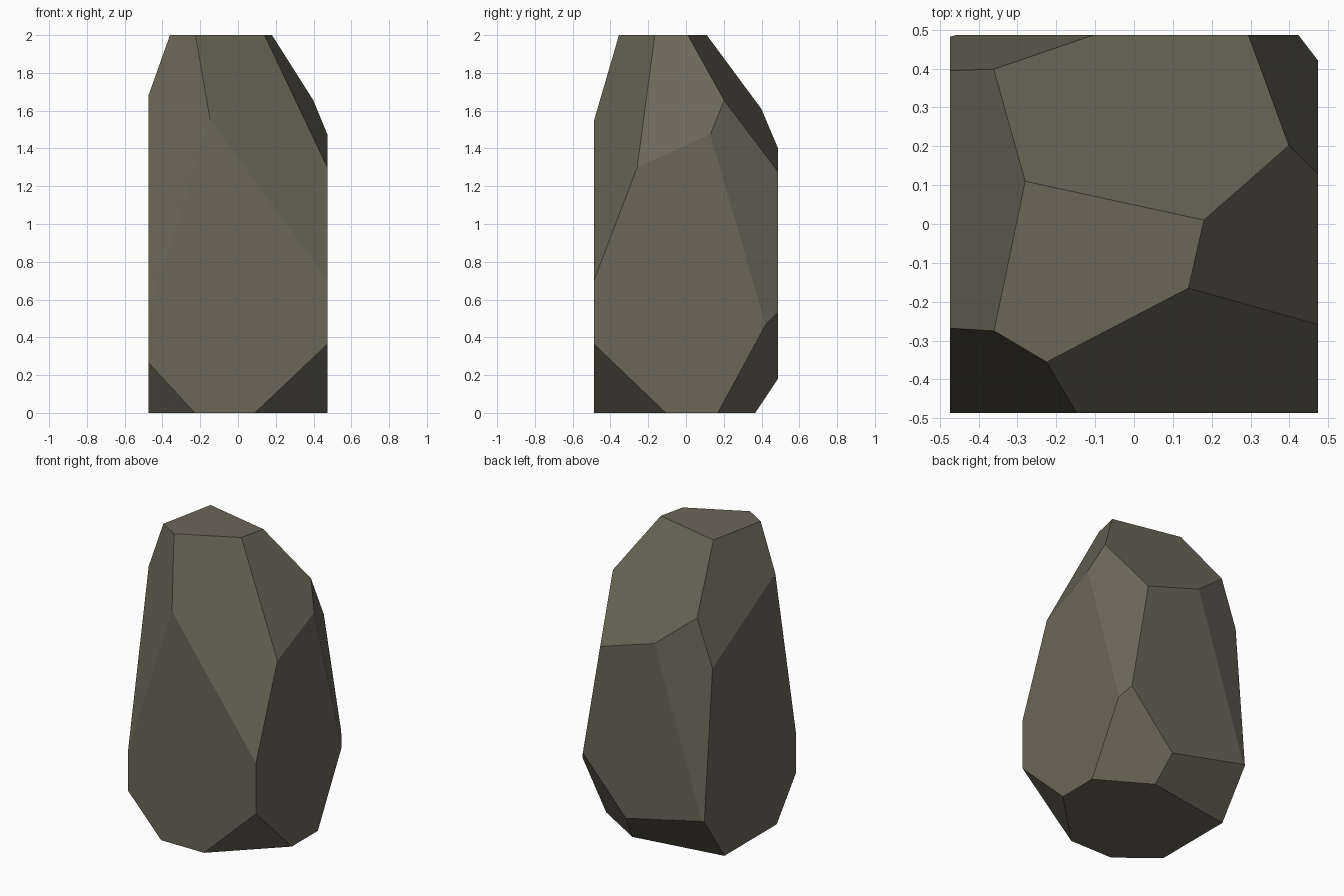
import bpy, bmesh
from mathutils import Vector

if "Cube" in bpy.data.objects:
    bpy.data.objects.remove(bpy.data.objects["Cube"])

HALF_X, HALF_Y, HEIGHT = 0.473, 0.486, 2.0
CENTRE = Vector((0, 0, 1))

# Facets knocked off the block, each given by three points on its plane
CUTS = [
    # crown facets around the top
    ((-.28, .11, 2), (.18, .01, 2), (.295, .485, 1.28)),               # back
    ((-.28, .11, 2), (-.36, -.275, 2), (-.47, .395, 1.31)),            # left
    ((-.36, -.275, 2), (-.225, -.355, 2), (-.47, -.485, .55)),         # front left
    ((-.225, -.355, 2), (.14, -.165, 2), (.47, -.485, .71)),           # front right
    ((.18, .01, 2), (.14, -.165, 2), (.47, -.25, 1.31)),               # right
    # tall back corner facets
    ((.405, .19, 1.66), (.295, .485, 1.28), (.47, .425, .47)),         # back right
    ((-.11, .485, 1.40), (-.355, .40, 1.61), (-.47, .395, 1.31)),      # back left
    # foot facets
    ((.47, .17, 0), (.14, .367, 0), (.47, .425, .47)),                 # back right
    ((.09, -.485, 0), (.47, -.11, 0), (.47, -.485, .36)),              # front right
    ((-.23, -.485, 0), (-.47, -.286, 0), (-.47, -.485, .26)),          # front left
    ((.14, .367, 0), (-.47, .27, 0), (.097, .485, .18)),               # back
]


def chip(bm, points):
    """Slice the block along a plane, drop the outer side and cap the hole."""
    a, b, c = map(Vector, points)
    normal = (b - a).cross(c - a).normalized()
    if normal.dot(a - CENTRE) < 0:
        normal.negate()
    cut = bmesh.ops.bisect_plane(
        bm, geom=bm.verts[:] + bm.edges[:] + bm.faces[:], dist=1e-5,
        plane_co=a, plane_no=normal, clear_outer=True)
    bmesh.ops.holes_fill(bm, edges=[e for e in bm.edges if e.is_boundary], sides=0)


# Starting block
bm = bmesh.new()
bmesh.ops.create_cube(bm, size=1)
for v in bm.verts:
    v.co = (v.co.x * 2 * HALF_X, v.co.y * 2 * HALF_Y, (v.co.z + .5) * HEIGHT)

for points in CUTS:
    chip(bm, points)
bmesh.ops.recalc_face_normals(bm, faces=bm.faces[:])

# Rock object
mesh = bpy.data.meshes.new("rock")
bm.to_mesh(mesh)
bm.free()
stone = bpy.data.materials.new("grey brown stone")
stone.diffuse_color = (.145, .133, .096, 1)
stone.use_nodes = True
stone.node_tree.nodes["Principled BSDF"].inputs["Base Color"].default_value = stone.diffuse_color
mesh.materials.append(stone)
rock = bpy.data.objects.new("rock", mesh)
bpy.context.collection.objects.link(rock)
